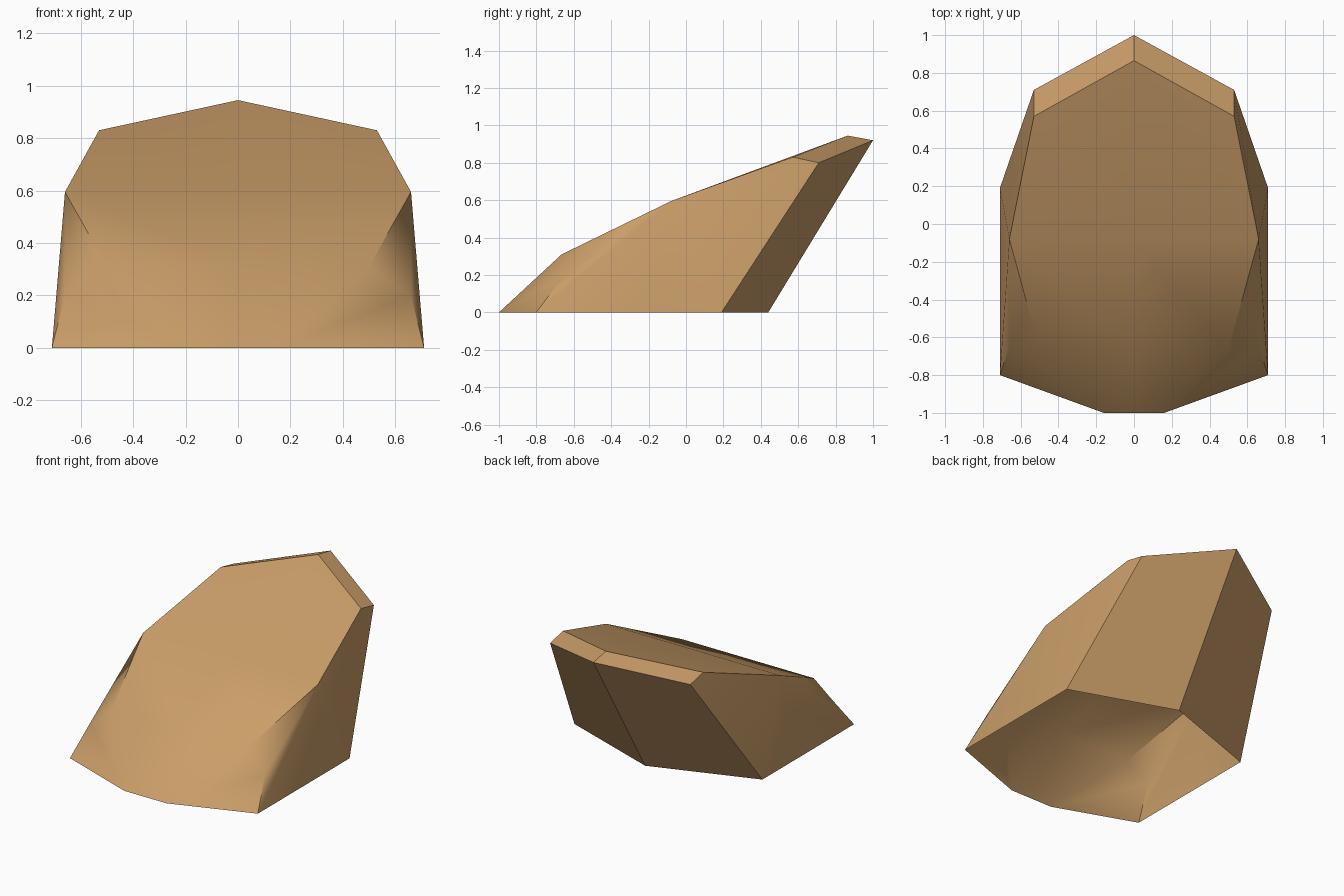
import bpy, bmesh, math

if "Cube" in bpy.data.objects:
    bpy.data.objects.remove(bpy.data.objects["Cube"])

# Points on the right half of the open-bottomed shell
P = {
    "top_mid": (0, 0.865, 0.945), "top_back": (0.53, 0.57, 0.83),
    "top_side": (0.66, -0.08, 0.595), "fold_mid": (0, -0.08, 0.595),
    "rim_mid": (0, 1.0, 0.92), "rim_back": (0.53, 0.71, 0.80),
    "heel_mid": (0, 0.44, 0), "heel_side": (0.71, 0.19, 0),
    "foot": (0.71, -0.20, 0), "corner": (0.71, -0.80, 0),
    "cheek": (0.66, -0.65, 0.20), "brow": (0.50, -0.665, 0.31),
    "brow_mid": (0, -0.665, 0.31), "toe": (0.16, -1.0, 0), "toe_mid": (0, -1.0, 0),
}

# Faces of the right half, mirrored to make the left half
FACES = [
    "top_mid fold_mid top_side top_back",      # sloping top
    "fold_mid brow_mid brow top_side",         # upper front slope
    "brow_mid toe_mid toe brow",               # lower front slope
    "top_side brow cheek",                     # side facet
    "brow toe cheek", "cheek toe corner",      # front corner facets
    "top_side cheek corner", "top_side corner foot", "top_side foot heel_side",
    "top_side heel_side rim_back top_back",    # side walls
    "top_mid top_back rim_back rim_mid",       # rear bevel
    "rim_mid rim_back heel_side heel_mid",     # slanted back
]

bm = bmesh.new()
for s in (1, -1):
    v = {n: bm.verts.new((s * x, y, z)) for n, (x, y, z) in P.items()}
    for f in FACES:
        bm.faces.new([v[n] for n in f.split()][::s])
bmesh.ops.remove_doubles(bm, verts=bm.verts[:], dist=0.0005)
bmesh.ops.recalc_face_normals(bm, faces=bm.faces[:])
bm.normal_update()
top = max(bm.faces, key=lambda f: abs(f.normal.z))
if top.normal.z < 0:
    bmesh.ops.reverse_faces(bm, faces=bm.faces[:])

mesh = bpy.data.meshes.new("faceted_shell")
bm.to_mesh(mesh)
bm.free()
shell = bpy.data.objects.new("faceted_shell", mesh)
bpy.context.collection.objects.link(shell)

# Single tan colour
tan = bpy.data.materials.new("tan")
tan.diffuse_color = (0.59, 0.34, 0.14, 1)
tan.use_nodes = True
tan.node_tree.nodes["Principled BSDF"].inputs["Base Color"].default_value = tan.diffuse_color
mesh.materials.append(tan)

# Soft front slopes, crisp facets elsewhere
bpy.context.view_layer.objects.active = shell
shell.select_set(True)
bpy.ops.object.shade_smooth_by_angle(angle=math.radians(30))
